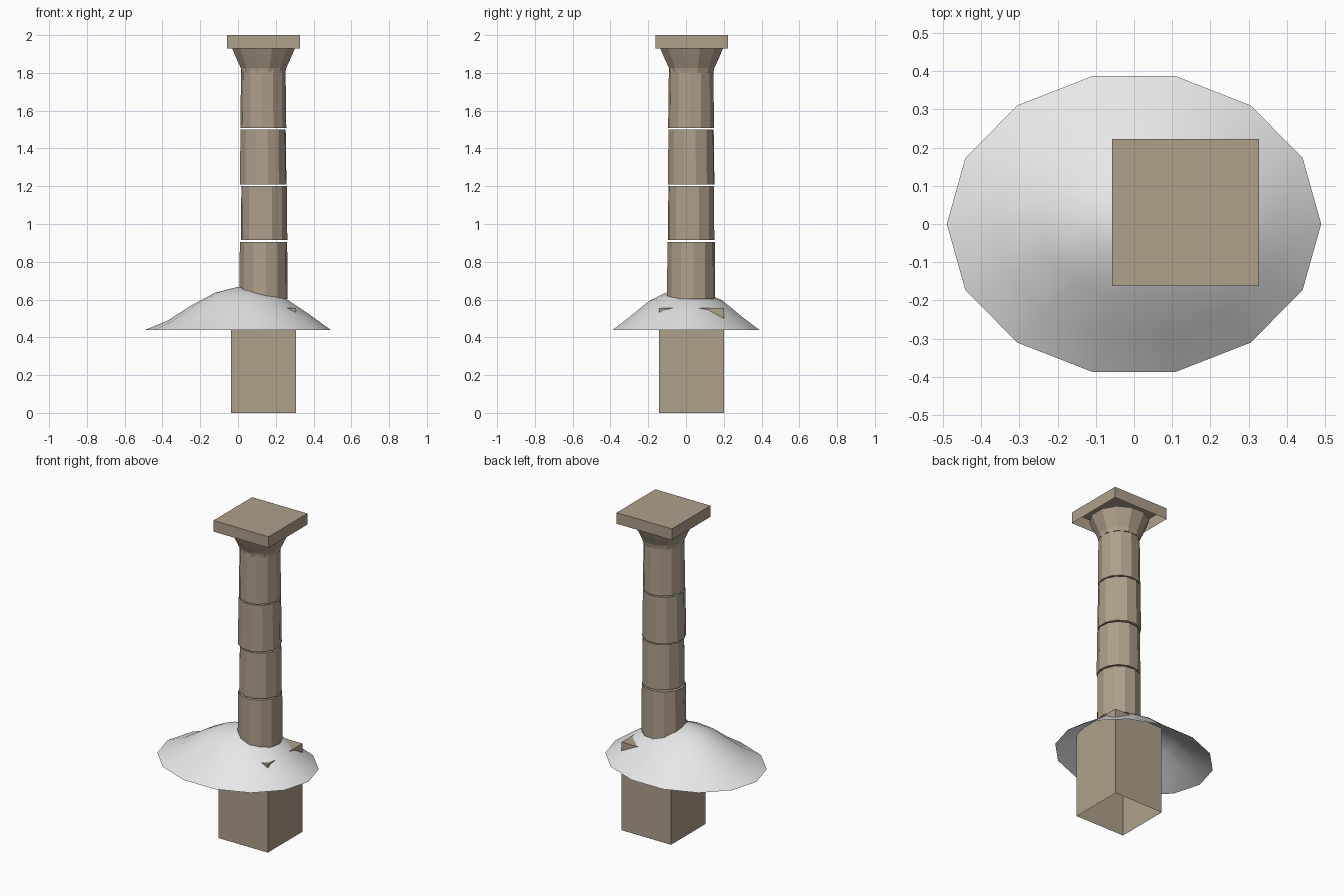
import bpy, bmesh, math

cube = bpy.data.objects.get("Cube")
if cube:
    bpy.data.objects.remove(cube, do_unlink=True)


def make_material(name, rgb):
    mat = bpy.data.materials.new(name)
    mat.use_nodes = True
    mat.diffuse_color = (*rgb, 1)
    mat.node_tree.nodes["Principled BSDF"].inputs["Base Color"].default_value = (*rgb, 1)
    return mat


STONE = make_material("sandy_stone", (0.43, 0.35, 0.26))
SNOW = make_material("snow_white", (0.8, 0.8, 0.8))
CX, CY = 0.135, 0.03


def finish(name, bm, mat, smooth=False):
    bmesh.ops.recalc_face_normals(bm, faces=bm.faces)
    mesh = bpy.data.meshes.new(name)
    bm.to_mesh(mesh)
    bm.free()
    mesh.materials.append(mat)
    for poly in mesh.polygons:
        poly.use_smooth = smooth
    obj = bpy.data.objects.new(name, mesh)
    bpy.context.collection.objects.link(obj)
    return obj


def open_box(name, half, z0, z1):
    """Square block without an underside."""
    bm = bmesh.new()
    bmesh.ops.create_cube(bm, size=1)
    for v in bm.verts:
        v.co.x = CX + v.co.x * 2 * half
        v.co.y = CY + v.co.y * 2 * half
        v.co.z = z1 if v.co.z > 0 else z0
    bottom = [f for f in bm.faces if f.calc_center_median().z < z0 + 1e-4]
    bmesh.ops.delete(bm, geom=bottom, context="FACES_ONLY")
    return finish(name, bm, STONE)


def lathe(name, profile, x, y, turn, sides=12):
    """Faceted round solid from (radius, height) pairs, capped at both ends."""
    bm = bmesh.new()
    rings = []
    for r, z in profile:
        angles = [turn + math.tau * i / sides for i in range(sides)]
        rings.append([bm.verts.new((x + r * math.cos(a), y + r * math.sin(a), z))
                      for a in angles])
    for low, high in zip(rings, rings[1:]):
        for i in range(sides):
            j = (i + 1) % sides
            bm.faces.new((low[i], low[j], high[j], high[i]))
    bm.faces.new(rings[0][::-1])
    bm.faces.new(rings[-1])
    return finish(name, bm, STONE)


# Plinth and top slab
open_box("plinth", 0.172, 0.0, 0.555)
open_box("top_slab", 0.192, 1.93, 2.0)

# Stacked drums, each slightly turned and shifted
drums = [(0.604, 0.906, 0.128, 0.126, 0.0, 0.1),
         (0.915, 1.2, 0.125, 0.122, 0.003, 0.35),
         (1.209, 1.5, 0.126, 0.122, -0.002, 0.2),
         (1.507, 1.82, 0.122, 0.118, -0.001, 0.45)]
for n, (z0, z1, r0, r1, shift, turn) in enumerate(drums, 1):
    lathe(f"column_drum_{n}", [(r0, z0), (r1, z1)], CX + shift, CY - 0.003, turn)

# Flared capital
lathe("capital", [(0.119, 1.8), (0.124, 1.825), (0.15, 1.88), (0.172, 1.93)], CX, CY, 0.26)

# Snow mound: open underneath, fuller on the +x side
SIDES = 14
bm = bmesh.new()
peak = bm.verts.new((0, 0, 0.667))
levels = [(0.25, 0.64, 0.004), (0.5, 0.59, 0.02), (0.76, 0.507, 0.018), (1.0, 0.44, 0.0)]
previous = None
for t, height, lean in levels:
    ring = []
    for i in range(SIDES):
        a = math.tau * i / SIDES
        ring.append(bm.verts.new((0.49 * t * math.cos(a), 0.397 * t * math.sin(a),
                                  height + lean * math.cos(a))))
    for i in range(SIDES):
        j = (i + 1) % SIDES
        if previous:
            bm.faces.new((previous[i], ring[i], ring[j], previous[j]))
        else:
            bm.faces.new((peak, ring[i], ring[j]))
    previous = ring
finish("snow_mound", bm, SNOW, smooth=True)
